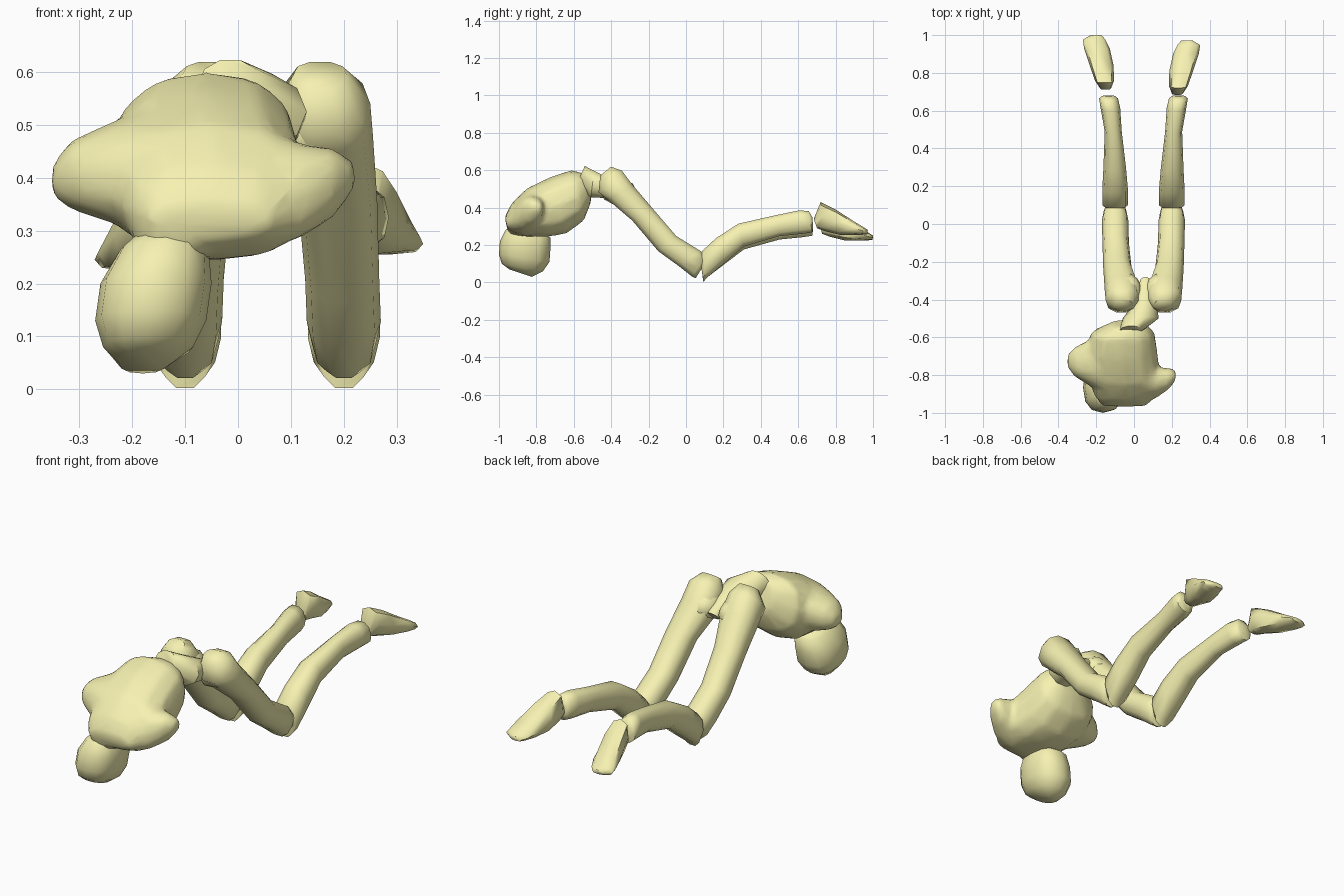
import bpy, bmesh, math
from mathutils import Vector

MID = 0.05   # x of the plane the legs mirror about

mat = bpy.data.materials.new("pale_yellow")
mat.diffuse_color = (0.92, 0.88, 0.44, 1)


def skin(bm, rings, sides, power):
    """Add a closed loft; each ring is (centre, half axis u, half axis v)."""
    loops = []
    for c, u, v in rings:
        c, u, v = Vector(c), Vector(u), Vector(v)
        loop = []
        for i in range(sides):
            a = 2 * math.pi * i / sides
            p, q = (math.copysign(abs(t) ** power, t) if abs(t) > 1e-6 else 0
                    for t in (math.cos(a), math.sin(a)))
            loop.append(bm.verts.new(c + u * p + v * q))
        loops.append(loop)
    for a, b in zip(loops, loops[1:]):
        for i in range(sides):
            j = (i + 1) % sides
            bm.faces.new((a[i], a[j], b[j], b[i]))
    bm.faces.new(loops[0])
    bm.faces.new(loops[-1])


def loft(name, *parts, sides=10, power=0.85, sharp=62):
    bm = bmesh.new()
    for rings in parts:
        skin(bm, rings, sides, power)
    bmesh.ops.recalc_face_normals(bm, faces=bm.faces)
    me = bpy.data.meshes.new(name)
    bm.to_mesh(me)
    bm.free()
    for f in me.polygons:
        f.use_smooth = True
    me.set_sharp_from_angle(angle=math.radians(sharp))
    me.materials.append(mat)
    ob = bpy.data.objects.new(name, me)
    bpy.context.collection.objects.link(ob)
    return ob


def side_ring(x, hw, top, bot, dy=0, dz=0):
    """Ring from an x range and its two edge points (y, z) in the side view."""
    t = Vector((x, top[0] + dy, top[1] + dz))
    b = Vector((x, bot[0] + dy, bot[1] + dz))
    return (t + b) / 2, (hw, 0, 0), (t - b) / 2


# Torso: chest from waist to neck, shoulder mass across it, and the neck
chest = [side_ring(*r) for r in (
    (-0.03, 0.09, (-0.55, 0.585), (-0.503, 0.44)),
    (-0.06, 0.17, (-0.61, 0.602), (-0.545, 0.33)),
    (-0.065, 0.19, (-0.72, 0.567), (-0.64, 0.26)),
    (-0.05, 0.19, (-0.85, 0.505), (-0.74, 0.243)),
    (-0.045, 0.17, (-0.935, 0.42), (-0.87, 0.245)),
    (-0.05, 0.12, (-0.97, 0.35), (-0.955, 0.28)))]
shoulders = [((x, y, z), (0, ry, 0), (0, tilt, rz)) for x, y, z, ry, rz, tilt in (
    (-0.352, -0.725, 0.395, 0.035, 0.03, 0),
    (-0.315, -0.73, 0.405, 0.078, 0.067, 0),
    (-0.23, -0.735, 0.41, 0.125, 0.10, 0.02),
    (-0.17, -0.73, 0.42, 0.16, 0.11, 0.04),
    (-0.08, -0.78, 0.41, 0.14, 0.115, 0.06),
    (0.04, -0.82, 0.39, 0.11, 0.115, 0.05),
    (0.12, -0.84, 0.375, 0.08, 0.09, 0.02),
    (0.18, -0.82, 0.39, 0.06, 0.067, 0),
    (0.222, -0.80, 0.405, 0.03, 0.025, 0))]
neck = [((x, y, z), (r, 0, 0), (0, r, 0)) for x, y, z, r in (
    (-0.11, -0.86, 0.38, 0.075), (-0.12, -0.88, 0.30, 0.075),
    (-0.125, -0.88, 0.25, 0.07))]
torso = loft("torso", chest, shoulders, neck, sides=12)
# Fuse the three into one soft body
m = torso.modifiers.new("fuse", 'REMESH')
m.mode, m.voxel_size, m.use_smooth_shade = 'VOXEL', 0.012, True
m = torso.modifiers.new("soften", 'SMOOTH')
m.factor, m.iterations = 0.5, 14
m = torso.modifiers.new("reduce", 'DECIMATE')
m.ratio = 0.12

# Head
loft("head", [((x, y, z), (rx, 0, 0), (0, ry, -0.02)) for x, y, z, rx, ry in (
    (-0.13, -0.845, 0.285, 0.065, 0.085),
    (-0.14, -0.845, 0.26, 0.085, 0.12),
    (-0.155, -0.86, 0.20, 0.105, 0.135),
    (-0.165, -0.865, 0.13, 0.105, 0.135),
    (-0.17, -0.875, 0.08, 0.085, 0.11),
    (-0.18, -0.885, 0.05, 0.045, 0.06))], sides=12)

# Waist and pelvis
loft("waist", [side_ring(*r) for r in (
    (-0.015, 0.06, (-0.54, 0.625), (-0.583, 0.53)),
    (0.035, 0.095, (-0.49, 0.60), (-0.51, 0.45)),
    (0.055, 0.07, (-0.42, 0.565), (-0.46, 0.45)),
    (0.06, 0.03, (-0.28, 0.49), (-0.33, 0.44)))], power=1, sharp=45)

# Leg profiles: offset from the mirror plane, half width, upper and lower edge
thigh = ((0.105, 0.05, (-0.40, 0.62), (-0.46, 0.57)),
         (0.112, 0.088, (-0.34, 0.60), (-0.47, 0.48)),
         (0.112, 0.093, (-0.28, 0.52), (-0.42, 0.44)),
         (0.138, 0.075, (-0.17, 0.39), (-0.29, 0.33)),
         (0.147, 0.07, (-0.05, 0.25), (-0.15, 0.165)),
         (0.15, 0.07, (0.08, 0.17), (-0.04, 0.085)),
         (0.15, 0.06, (0.11, 0.14), (0.03, 0.03)),
         (0.15, 0.04, (0.10, 0.10), (0.05, 0.02)))
hip = ((0.015, 0.035), (0.03, 0.07), (0.065, 0.095), (0.13, 0.085))
shin = ((0.15, 0.045, (0.075, 0.13), (0.093, 0.0)),
        (0.15, 0.068, (0.085, 0.17), (0.115, 0.025)),
        (0.15, 0.068, (0.16, 0.24), (0.20, 0.095)),
        (0.152, 0.06, (0.28, 0.317), (0.31, 0.19)),
        (0.16, 0.045, (0.48, 0.362), (0.50, 0.245)),
        (0.175, 0.052, (0.60, 0.387), (0.63, 0.258)),
        (0.185, 0.05, (0.655, 0.385), (0.675, 0.265)),
        (0.185, 0.035, (0.675, 0.35), (0.68, 0.30)))
foot = ((0.18, 0.03, (0.683, 0.34), (0.70, 0.29)),
        (0.185, 0.05, (0.72, 0.43), (0.74, 0.275)),
        (0.20, 0.063, (0.80, 0.39), (0.82, 0.255)),
        (0.225, 0.068, (0.90, 0.325), (0.90, 0.255)),
        (0.24, 0.06, (0.95, 0.295), (0.945, 0.255)),
        (0.23, 0.03, (0.972, 0.28), (0.97, 0.258)))

# Left leg trails slightly lower and further back than the right
for side, s, drop in (("right", 1, 0), ("left", -1, 0.03)):
    loft(side + "_thigh", [side_ring(MID + s * d, w, t, b) for d, w, t, b in thigh])
    loft(side + "_hip", [((MID + s * d, -0.36, 0.485), (0, r, 0), (0, 0, r * 0.75))
                         for d, r in hip], power=1)
    loft(side + "_shin", [side_ring(MID + s * d, w, t, b, 0,
                                    -drop * 0.6 * min(1, max(0, t[0] - 0.10) / 0.2))
                          for d, w, t, b in shin])
    loft(side + "_foot", [side_ring(MID + s * (d + drop * 0.7), w, t, b, drop * 0.93, -drop)
                          for d, w, t, b in foot], sides=8, power=0.75, sharp=55)
